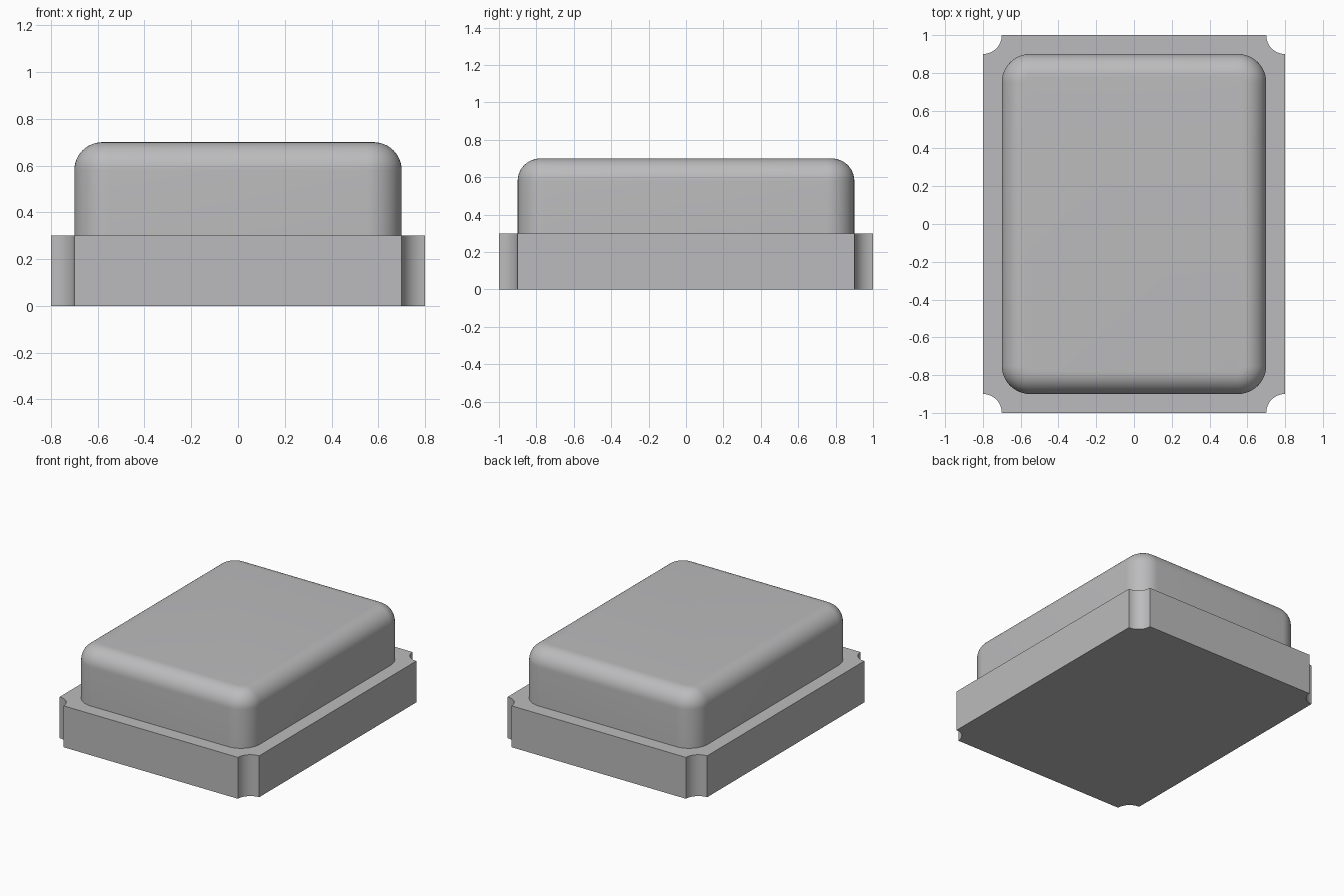
import bpy, bmesh
from math import sin, cos, pi

cube = bpy.data.objects.get("Cube")
if cube:
    bpy.data.objects.remove(cube, do_unlink=True)

STEPS = 12
CORNERS = [(1, 1, 0), (-1, 1, pi / 2), (-1, -1, pi), (1, -1, 3 * pi / 2)]


def make_material(name, rgb):
    mat = bpy.data.materials.new(name)
    mat.use_nodes = True
    colour = (*rgb, 1)
    mat.diffuse_color = colour
    mat.node_tree.nodes["Principled BSDF"].inputs["Base Color"].default_value = colour
    return mat


def rounded_outline(hx, hy, r):
    """Rectangle with convex rounded corners, counter-clockwise."""
    return [(sx * (hx - r) + r * cos(start + pi / 2 * i / STEPS),
             sy * (hy - r) + r * sin(start + pi / 2 * i / STEPS))
            for sx, sy, start in CORNERS for i in range(STEPS + 1)]


def notched_outline(hx, hy, r):
    """Rectangle with quarter-circle bites at the corners, counter-clockwise."""
    return [(sx * hx + r * cos(start + 3 * pi / 2 - pi / 2 * i / STEPS),
             sy * hy + r * sin(start + 3 * pi / 2 - pi / 2 * i / STEPS))
            for sx, sy, start in CORNERS for i in range(STEPS + 1)]


def loft(name, rings, mat):
    """Join stacked outlines into a closed solid."""
    bm = bmesh.new()
    loops = [[bm.verts.new((x, y, z)) for x, y in pts] for pts, z in rings]
    for low, high in zip(loops, loops[1:]):
        n = len(low)
        for i in range(n):
            j = (i + 1) % n
            bm.faces.new((low[i], low[j], high[j], high[i]))
    bm.faces.new(loops[0][::-1])
    bm.faces.new(loops[-1])
    bmesh.ops.recalc_face_normals(bm, faces=bm.faces)
    mesh = bpy.data.meshes.new(name)
    bm.to_mesh(mesh)
    bm.free()
    mesh.materials.append(mat)
    obj = bpy.data.objects.new(name, mesh)
    bpy.context.collection.objects.link(obj)
    bpy.ops.object.select_all(action='DESELECT')
    obj.select_set(True)
    bpy.context.view_layer.objects.active = obj
    bpy.ops.object.shade_smooth_by_angle(angle=pi / 6)
    return obj


grey = make_material("grey", (0.5, 0.5, 0.51))

# Base slab with a scooped notch at each corner
base = notched_outline(0.8, 1.0, 0.1)
loft("base", [(base, 0), (base, 0.3)], grey)

# Lid with rounded corners and a filleted top edge
corner, fillet, top = 0.15, 0.12, 0.7
rings = [(rounded_outline(0.7, 0.9, corner), 0.3)]
for k in range(STEPS + 1):
    a = pi / 2 * k / STEPS
    inset = fillet * (1 - cos(a))
    rings.append((rounded_outline(0.7 - inset, 0.9 - inset, corner - inset),
                  top - fillet + fillet * sin(a)))
loft("lid", rings, grey)
